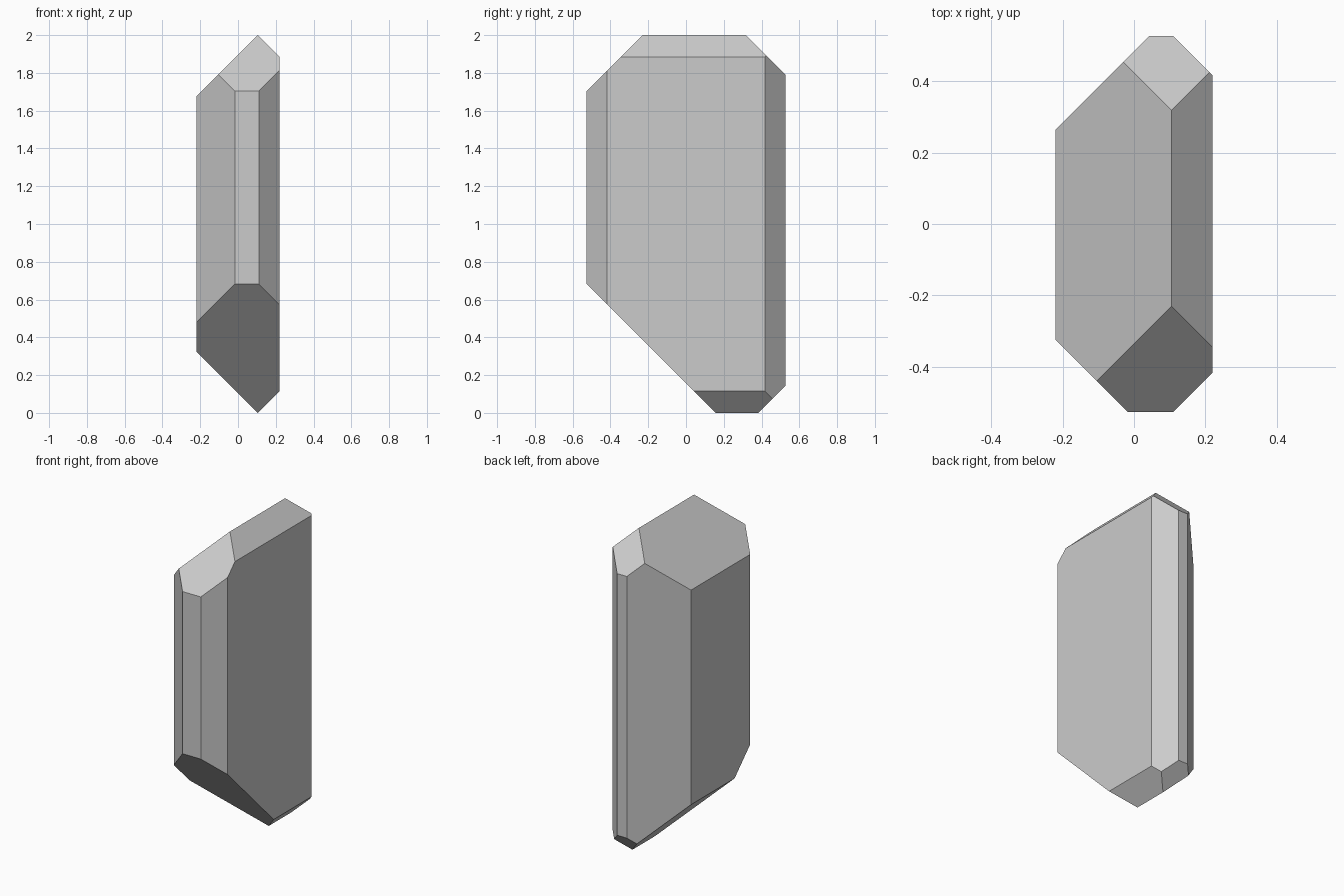
import bpy, bmesh
from mathutils import Vector

if "Cube" in bpy.data.objects:
    bpy.data.objects.remove(bpy.data.objects["Cube"])

HX, HY = 0.22, 0.527

# Bevel planes: (normal, offset), keeping the side where normal . p <= offset
CUTS = [
    # upright corner bevels
    ((1, 1, 0), 0.637), ((1, -1, 0), 0.637),
    ((-1, -1, 0), 0.544), ((-1, 1, 0), 0.484),
    # top roof facets: right, left, front, back
    ((1, 0, 1), 2.105), ((-1, 0, 1), 1.895),
    ((0, -1, 1), 2.23), ((0, 1, 1), 2.318),
    # bottom facets: right, left, front, back
    ((1, 0, -1), 0.105), ((-1, 0, -1), -0.105),
    ((0, -1, -1), -0.156), ((0, 1, -1), 0.382),
]


def slice_off(bm, normal, offset):
    """Cut away everything beyond a plane and cap the opening."""
    n = Vector(normal)
    cut = bmesh.ops.bisect_plane(
        bm, geom=bm.verts[:] + bm.edges[:] + bm.faces[:], dist=1e-6,
        plane_co=n * offset / n.length_squared, plane_no=n, clear_outer=True)
    rim = [e for e in cut["geom_cut"] if isinstance(e, bmesh.types.BMEdge)]
    bmesh.ops.edgeloop_fill(bm, edges=rim)


# Oversized tall block, then cut into a crystal
bm = bmesh.new()
bmesh.ops.create_cube(bm, size=1)
bmesh.ops.scale(bm, vec=(2 * HX, 2 * HY, 4), verts=bm.verts)
bmesh.ops.translate(bm, vec=(0, 0, 1), verts=bm.verts)
for normal, offset in CUTS:
    slice_off(bm, normal, offset)
bmesh.ops.recalc_face_normals(bm, faces=bm.faces)

mesh = bpy.data.meshes.new("crystal")
bm.to_mesh(mesh)
bm.free()
crystal = bpy.data.objects.new("crystal", mesh)
bpy.context.collection.objects.link(crystal)
